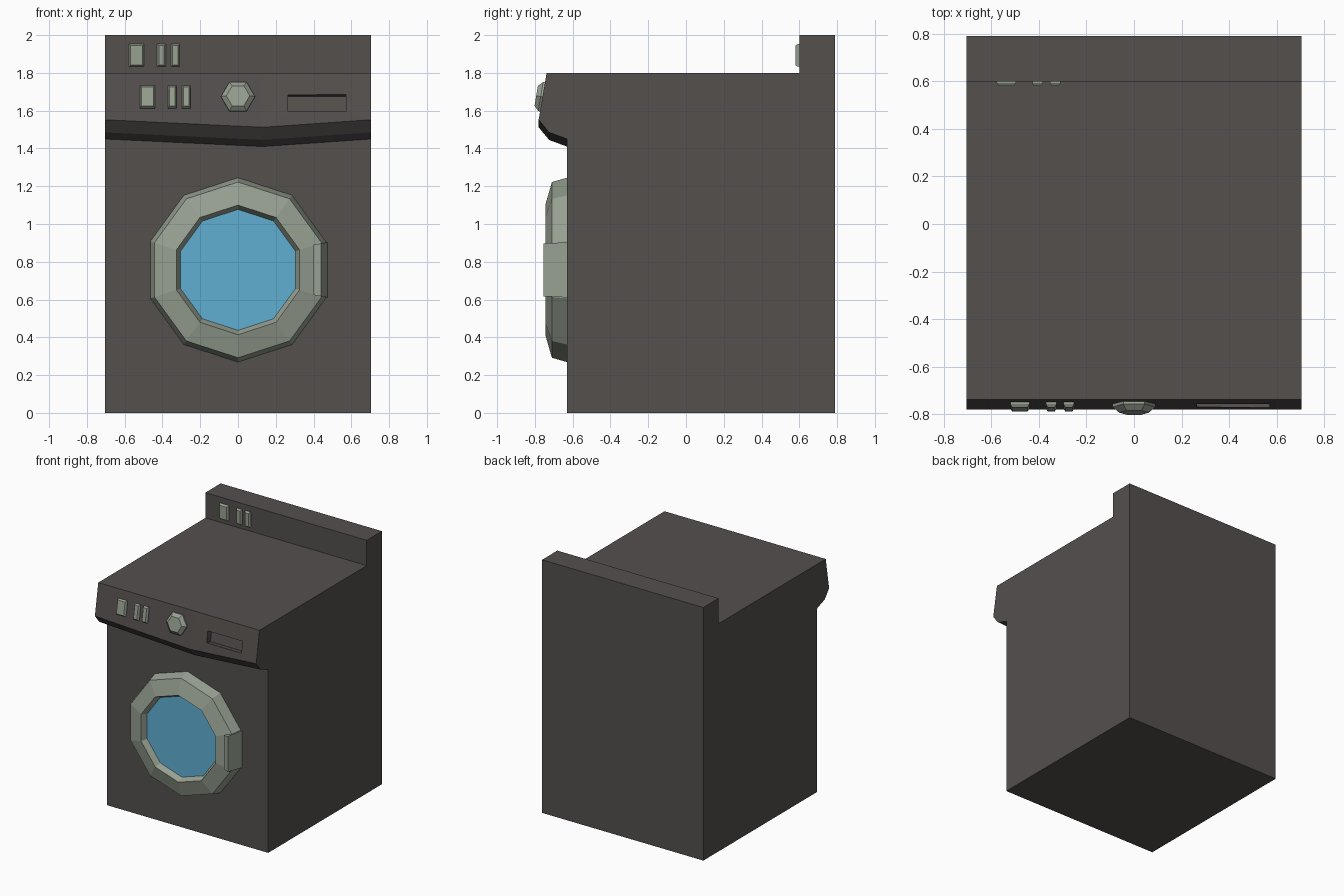
import bpy, bmesh, math
from mathutils import Matrix, Vector

if "Cube" in bpy.data.objects:
    bpy.data.objects.remove(bpy.data.objects["Cube"])


def material(name, rgb):
    m = bpy.data.materials.new(name)
    m.diffuse_color = (*rgb, 1)
    m.use_nodes = True
    m.node_tree.nodes["Principled BSDF"].inputs["Base Color"].default_value = m.diffuse_color
    return m


DARK = material("dark grey casing", (0.088, 0.079, 0.076))
METAL = material("pale grey green trim", (0.31, 0.352, 0.285))
BLUE = material("blue glass", (0.115, 0.43, 0.65))


def loft(name, loops, mat, cap_start=True, cap_end=True):
    """Bridge a series of equal-length point loops into a mesh."""
    bm = bmesh.new()
    rings = [[bm.verts.new(p) for p in loop] for loop in loops]
    n = len(rings[0])
    for a, b in zip(rings, rings[1:]):
        for i in range(n):
            j = (i + 1) % n
            bm.faces.new((a[i], a[j], b[j], b[i]))
    if cap_start:
        bm.faces.new(rings[0][::-1])
    if cap_end:
        bm.faces.new(rings[-1])
    bmesh.ops.recalc_face_normals(bm, faces=bm.faces)
    me = bpy.data.meshes.new(name)
    bm.to_mesh(me)
    bm.free()
    me.materials.append(mat)
    ob = bpy.data.objects.new(name, me)
    bpy.context.collection.objects.link(ob)
    return ob


def panel_frame(origin, up):
    """Local x = across, y = up the panel, z = out of the panel."""
    across, up = Vector((1, 0, 0)), Vector(up).normalized()
    m = Matrix((across, up, across.cross(up))).transposed().to_4x4()
    m.translation = origin
    return m


def rect(w, h, z):
    return [(x * w / 2, y * h / 2, z) for x, y in ((-1, -1), (1, -1), (1, 1), (-1, 1))]


def ngon(n, r, z, start=0):
    return [(r * math.cos(start + 2 * math.pi * i / n),
             r * math.sin(start + 2 * math.pi * i / n), z) for i in range(n)]


# Casing: side profile (y, z), with the console's lower lip dipping at x = 0.13
profile = [(-0.63, 0), (0.79, 0), (0.79, 2), (0.6, 2), (0.6, 1.8),
           (-0.738, 1.8), (-0.78, 1.552), (-0.725, 1.485), (-0.63, 1.45)]
casing = loft("casing", [[(x, y, z - (dip if i > 5 else 0)) for i, (y, z) in enumerate(profile)]
                         for x, dip in ((-0.705, 0), (0.13, 0.04), (0.705, 0))], DARK)

SLOPE = (0, 0.042, 0.248)


def on_console(x, z):
    return panel_frame((x, -0.738 - (1.8 - z) * 0.169, z), SLOPE)


# Recessed slot cut into the console
cutter = loft("slot_cutter", [rect(0.305, 0.09, -0.05), rect(0.305, 0.09, 0.05)], DARK)
cutter.matrix_world = on_console(0.418, 1.64)
cutter.hide_render = True
cut = casing.modifiers.new("slot", "BOOLEAN")
cut.operation, cut.solver, cut.object = "DIFFERENCE", "EXACT", cutter
bpy.context.view_layer.update()
bpy.context.view_layer.objects.active = casing
bpy.ops.object.modifier_apply(modifier="slot")
bpy.data.objects.remove(cutter)

# Two matching groups of three bevelled buttons
for label, x0 in (("console", -0.48), ("back_panel", -0.537)):
    for k, (dx, w) in enumerate(((0, 0.08), (0.132, 0.045), (0.206, 0.045))):
        b = loft(f"{label}_button_{k + 1}",
                 [rect(w, 0.12, -0.01), rect(w, 0.12, 0.008), rect(w - 0.016, 0.104, 0.02)], METAL)
        if label == "console":
            b.matrix_world = on_console(x0 + dx, 1.672)
        else:
            b.matrix_world = panel_frame((x0 + dx, 0.6, 1.893), (0, 0, 1))

# Hexagonal dial
dial = loft("dial", [ngon(6, 0.09, -0.01), ngon(6, 0.09, 0.01), ngon(6, 0.062, 0.034)], METAL)
dial.matrix_world = on_console(0, 1.673)

# Ten-sided door ring and glass
door = panel_frame((0, -0.63, 0.757), (0, 0, 1))
TOP = math.pi / 2
ring = loft("door_ring", [ngon(10, r, z, TOP) for r, z in
                          ((0.488, 0), (0.465, 0.08), (0.343, 0.115), (0.32, 0.07))],
            METAL, False, False)
ring.matrix_world = door
glass = loft("door_glass", [ngon(10, 0.321, 0.062, TOP), ngon(10, 0.321, 0.07, TOP)], BLUE)
glass.matrix_world = door

# Door handle: plan outline (x, y), slightly shorter at the front
plan = [(0.40, -0.63, 0.133), (0.40, -0.745, 0.133), (0.44, -0.755, 0.14), (0.475, -0.63, 0.146)]
loft("door_handle", [[(x, y, 0.757 + s * h) for x, y, h in plan] for s in (-1, 1)], METAL)
